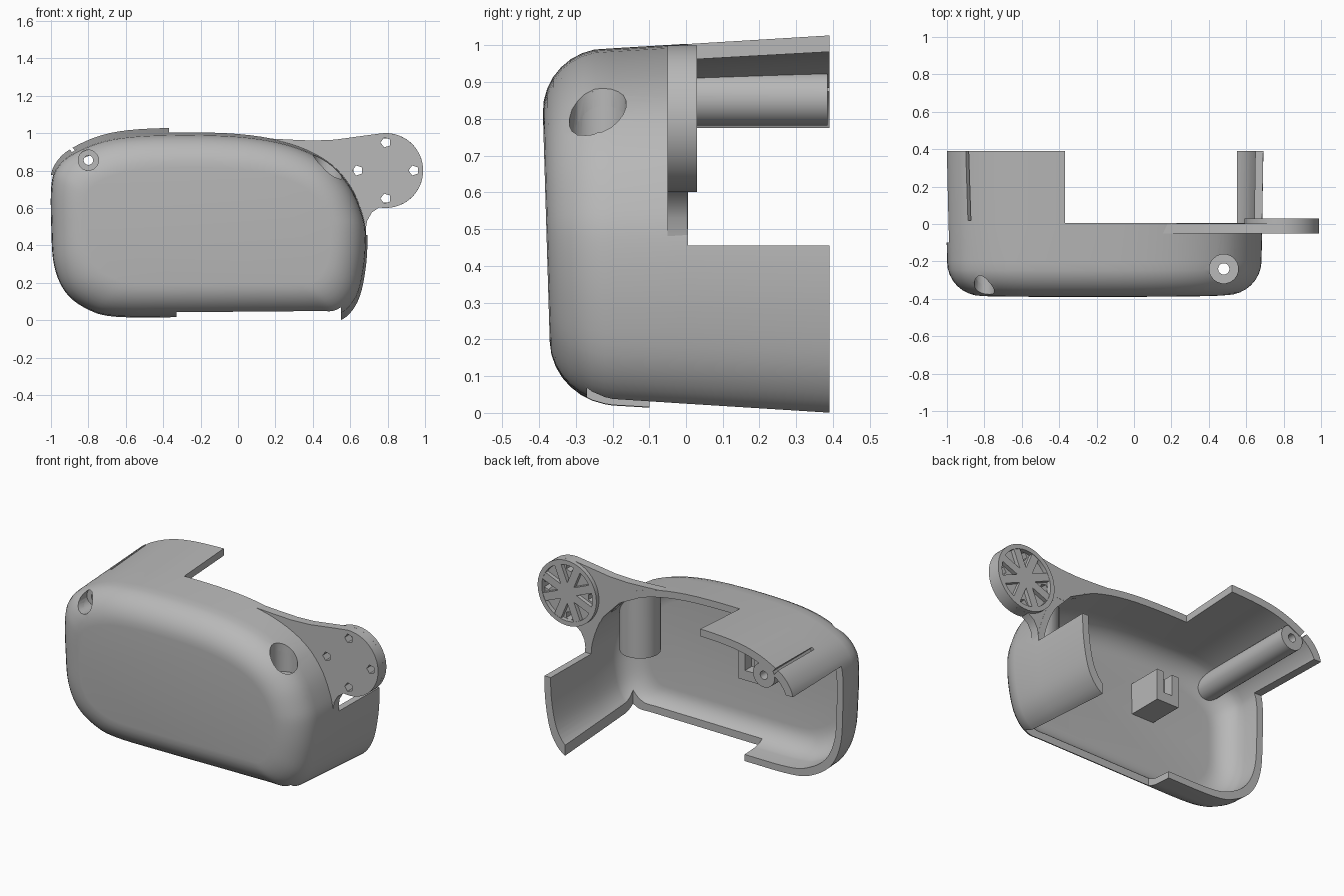
import bpy, bmesh, math
from mathutils import Matrix, Vector

if "Cube" in bpy.data.objects:
    bpy.data.objects.remove(bpy.data.objects["Cube"])

GREY = (0.48, 0.48, 0.48, 1)
grey = bpy.data.materials.new("plain grey")
grey.use_nodes = True
grey.diffuse_color = GREY
grey.node_tree.nodes["Principled BSDF"].inputs["Base Color"].default_value = GREY
made = []


def finish(name, bm):
    bmesh.ops.recalc_face_normals(bm, faces=bm.faces)
    mesh = bpy.data.meshes.new(name)
    bm.to_mesh(mesh)
    bm.free()
    mesh.materials.append(grey)
    ob = bpy.data.objects.new(name, mesh)
    bpy.context.collection.objects.link(ob)
    made.append(ob)
    return ob


def box(name, lo, hi, turn=Matrix()):
    bm = bmesh.new()
    bmesh.ops.create_cube(bm, size=1)
    lo, hi = Vector(lo), Vector(hi)
    bm.transform(Matrix.Translation((lo + hi) / 2) @ turn @ Matrix.Diagonal((*(hi - lo), 1)))
    return finish(name, bm)


def loft(name, rings, hollow=False):
    """Skin through rings of points; cap the ends, or join last to first when hollow."""
    bm = bmesh.new()
    loops = [[bm.verts.new(p) for p in ring] for ring in rings]
    n = len(loops[0])
    for a, b in zip(loops, loops[1:] + ([loops[0]] if hollow else [])):
        for i in range(n):
            bm.faces.new((a[i], a[(i + 1) % n], b[(i + 1) % n], b[i]))
    if not hollow:
        bm.faces.new(loops[0])
        bm.faces.new(loops[-1])
    return finish(name, bm)


def turned(name, axis, u, v, profile, sides=32, hollow=False):
    """Round part from (position along axis, radius) pairs."""
    rings = []
    for h, r in profile:
        ring = []
        for i in range(sides):
            a = 2 * math.pi * (i + .5) / sides
            p, q = u + r * math.cos(a), v + r * math.sin(a)
            ring.append((p, h, q) if axis == 'Y' else (p, q, h))
        rings.append(ring)
    return loft(name, rings, hollow)


def boolean(ob, tool, op='DIFFERENCE', keep=False):
    mod = ob.modifiers.new("cut", 'BOOLEAN')
    mod.operation, mod.solver, mod.object = op, 'EXACT', tool
    bpy.context.view_layer.objects.active = ob
    bpy.context.view_layer.update()
    bpy.ops.object.modifier_apply(modifier=mod.name)
    if not keep:
        made.remove(tool)
        bpy.data.objects.remove(tool)


def spline(pts, steps):
    out, n = [], len(pts)
    for i in range(n):
        p = [Vector(pts[(i + k) % n]) for k in (-1, 0, 1, 2)]
        for s in range(steps):
            t = s / steps
            out.append(0.5 * (2 * p[1] + (p[2] - p[0]) * t + (2 * p[0] - 5 * p[1] + 4 * p[2] - p[3]) * t * t
                              + (3 * p[1] - p[0] - 3 * p[2] + p[3]) * t ** 3))
    return out


OUTLINE = spline([(-1, .72), (-1, .5), (-.985, .29), (-.92, .14), (-.8, .05), (-.65, .012), (-.3, .01),
                  (.1, .014), (.42, .017), (.55, .025), (.635, .12), (.675, .28), (.685, .45), (.665, .57),
                  (.6, .72), (.48, .85), (.28, .945), (0, .995), (-.4, 1.003), (-.68, .978), (-.875, .905),
                  (-.968, .825)], 5)
R = .18


def body(name, t, back):
    """Rounded solid lofted from the back to the front, inset by t."""
    depth = [(back, t), (0, t), (-.2, t)]
    depth += [(-.2 - (R - t) * math.sin(a), t + (R - t) * (1 - math.cos(a)))
              for a in (math.pi / 2 * i / 8 for i in range(1, 9))]
    rings = []
    for y, d in depth:
        ring = []
        for x, z in OUTLINE:
            px = -.16 + (x + .16) * (1 - d / .84) * (1 + .02 * y)
            pz = .5 + (z - .5) * (1 - d / .5) * (1 + .12 * max(y, -.2))
            ring.append((px, y - (.03 * (pz - .5) if y < -.2 else 0), pz))
        rings.append(ring)
    return loft(name, rings)


shell = body("shell", 0, .39)
hull = body("hull_helper", .004, .39)
PX, PZ = -.8, .855
QX, QY = .48, -.24

# Round openings, then the hollow, then the trims that leave two long tabs
boolean(shell, turned("recess_cutter", 'Y', PX, PZ, [(-.6, .055), (-.22, .055)], 16))
boolean(shell, turned("pocket_cutter", 'Z', QX, QY, [(.7, .078), (1.3, .078)], 20))
boolean(shell, body("inside_cutter", .042, .49))
for lo, hi in [((-.37, .005, .455), (.9, .6, 1.3)),
               ((-1.3, -.1, -.3), (.55, .6, .775)),
               ((-.33, -.27, -.3), (.55, .6, .3))]:
    boolean(shell, box("trim_cutter", lo, hi))
boolean(shell, box("slit_cutter", (-.96, .02, .906), (-.82, .6, .924), Matrix.Rotation(math.radians(50), 4, 'Y')))

# Long screw post, bored through and recessed at the front
post = turned("screw_post", 'Y', PX, PZ, [(-.36, .074), (.385, .074), (.385, .025), (-.25, .025),
                                          (-.25, .055), (-.36, .055)], hollow=True)
boolean(post, hull, 'INTERSECT', keep=True)

# Upright screw pocket near the arm
pocket = turned("screw_pocket", 'Z', QX, QY, [(.43, .115), (1.1, .115), (1.1, .078), (.7, .078),
                                              (.7, .03), (.43, .03)], hollow=True)
boolean(pocket, hull, 'INTERSECT')

# Side arm with a round end
DX, DZ, DR = .79, .8, .2
arc = [(DX + DR * math.cos(a), DZ + DR * math.sin(a))
       for a in (math.radians(100 - 8 * i) for i in range(26))]
arm_line = [(.15, .972), (.28, .965), (.4, .96), (.52, .965), (.65, .983)] + arc
arm_line += [(.715, .575), (.69, .53), (.68, .465), (.645, .465), (.63, .57), (.565, .7), (.45, .82), (.27, .91)]
arm = loft("side_arm", [[(x, y, z) for x, z in arm_line] for y in (-.05, .004)])
for k in range(4):
    a = math.pi / 2 * k
    boolean(arm, turned("hole_cutter", 'Y', DX + .15 * math.cos(a), DZ + .15 * math.sin(a),
                        [(-.2, .028), (.2, .028)], 5))

# Hinge disc: rim, hub and spokes on the back of the arm
turned("hinge_rim", 'Y', DX, DZ, [(0, DR), (.03, DR), (.03, .172), (0, .172)], 48, hollow=True)
turned("hinge_hub", 'Y', DX, DZ, [(0, .065), (.028, .065)])
for k in range(8):
    turn = Matrix.Rotation(math.radians(22.5 + 45 * k), 4, 'Y')
    mid = Vector((DX, .014, DZ)) + turn @ Vector((.115, 0, 0))
    half = Vector((.065, .014, .024))
    box("hinge_spoke", mid - half, mid + half, turn)

# Slotted block inside the front wall
block = box("inner_block", (-.42, -.36, .5), (-.27, -.125, .69))
boolean(block, box("slot_cutter", (-.375, -.19, .56), (-.315, 0, .8)))

for ob in bpy.context.selected_objects:
    ob.select_set(False)
for ob in made:
    ob.select_set(True)
bpy.context.view_layer.objects.active = shell
bpy.ops.object.shade_smooth_by_angle(angle=math.radians(30))
